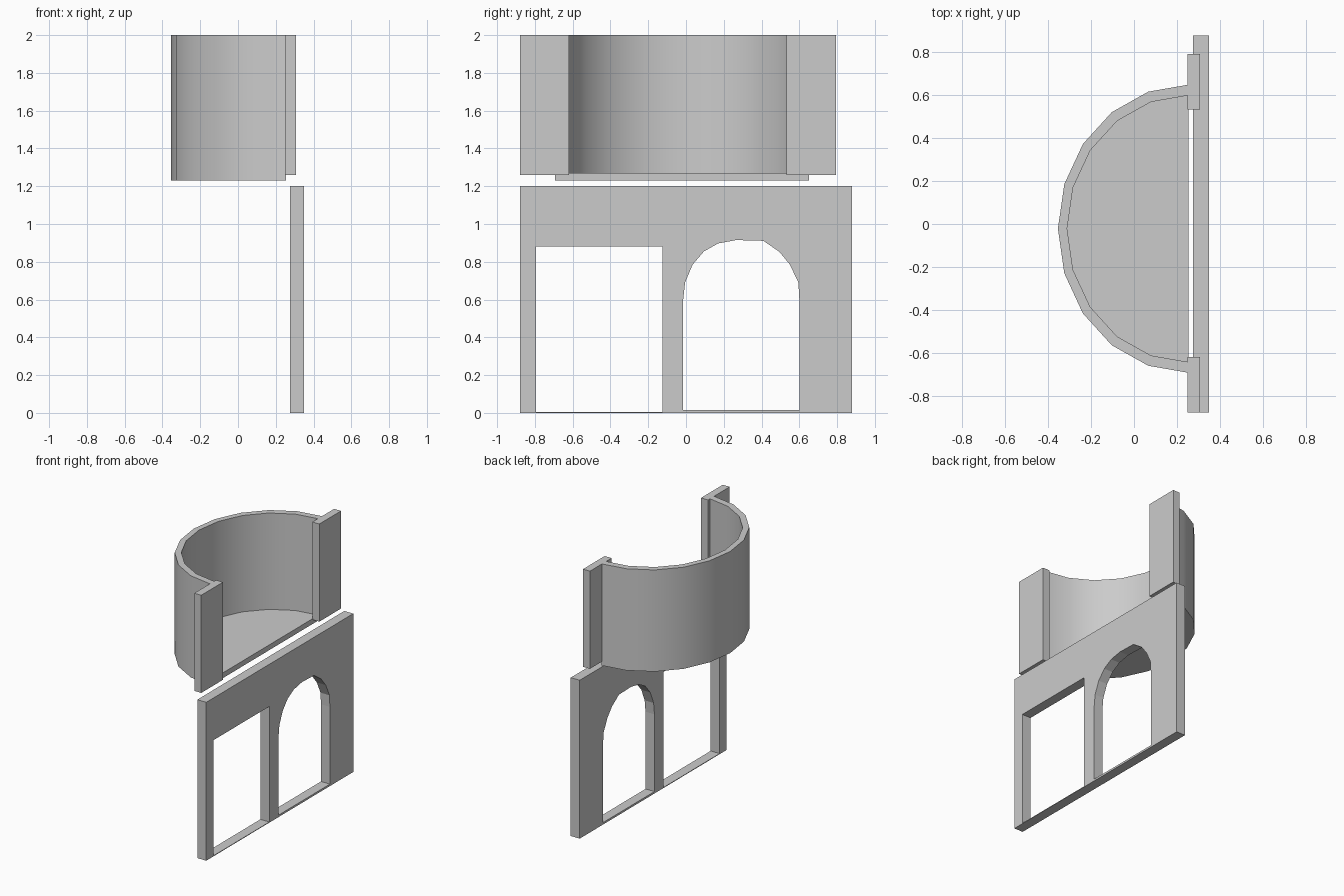
import bpy, bmesh
from math import sin, cos, pi, radians

if "Cube" in bpy.data.objects:
    bpy.data.objects.remove(bpy.data.objects["Cube"])


def finish(bm, name):
    bmesh.ops.recalc_face_normals(bm, faces=bm.faces[:])
    me = bpy.data.meshes.new(name)
    bm.to_mesh(me)
    bm.free()
    ob = bpy.data.objects.new(name, me)
    bpy.context.collection.objects.link(ob)
    return ob


def box(name, x0, x1, y0, y1, z0, z1):
    bm = bmesh.new()
    bmesh.ops.create_cube(bm, size=1)
    for v in bm.verts:
        v.co = (x0 if v.co.x < 0 else x1,
                y0 if v.co.y < 0 else y1,
                z0 if v.co.z < 0 else z1)
    return finish(bm, name)


def pierced_wall(name, loops, x0, x1):
    # First loop is the outline, the others are openings, all in (y, z)
    bm = bmesh.new()
    edges = []
    for loop in loops:
        vs = [bm.verts.new((x0, y, z)) for y, z in loop]
        edges += [bm.edges.new((a, b)) for a, b in zip(vs, vs[1:] + vs[:1])]
    bmesh.ops.triangle_fill(bm, use_beauty=True, use_dissolve=False,
                            edges=edges, normal=(1, 0, 0))
    ext = bmesh.ops.extrude_face_region(bm, geom=bm.faces[:])
    for v in ext["geom"]:
        if isinstance(v, bmesh.types.BMVert):
            v.co.x = x1
    return finish(bm, name)


# Lower wall with a square doorway and an arched doorway
outline = [(-.88, 0), (.88, 0), (.88, 1.2), (-.88, 1.2)]
doorway = [(-.795, .005), (-.125, .005), (-.125, .88), (-.795, .88)]
arch = [(-.015, .015), (.60, .015), (.60, .60), (.595, .69), (.55, .785),
        (.495, .852), (.41, .911), (.265, .915), (.17, .897), (.095, .855),
        (.035, .785), (-.005, .69), (-.015, .60)]
pierced_wall("lower_wall", [outline, doorway, arch], .275, .35)

# Half-round upper bay: outer shell, rim, inner shell and floor
N, CX, CY = 10, .255, -.022
rings = [(.61, .672, 1.23), (.61, .672, 2.0), (.567, .622, 2.0), (.567, .622, 1.27)]
bm = bmesh.new()
cols = []
for i in range(N + 1):
    a = pi * i / N
    cols.append([bm.verts.new((CX - rx * sin(a), CY + ry * cos(a), z))
                 for rx, ry, z in rings])
for c, d in zip(cols, cols[1:]):
    for k in range(3):
        bm.faces.new((c[k], c[k + 1], d[k + 1], d[k]))
bm.faces.new([c[0] for c in cols])
bm.faces.new([c[3] for c in cols])
bm.faces.new(cols[0] + cols[-1][::-1])
bay = finish(bm, "upper_bay")
bpy.context.view_layer.objects.active = bay
bay.select_set(True)
bpy.ops.object.shade_smooth_by_angle(angle=radians(35))

# Flat piers at both ends of the bay
for side, y0, y1 in (("left", -.88, -.62), ("right", .533, .793)):
    box(side + "_pier", .25, .308, y0, y1, 1.26, 2.0)
